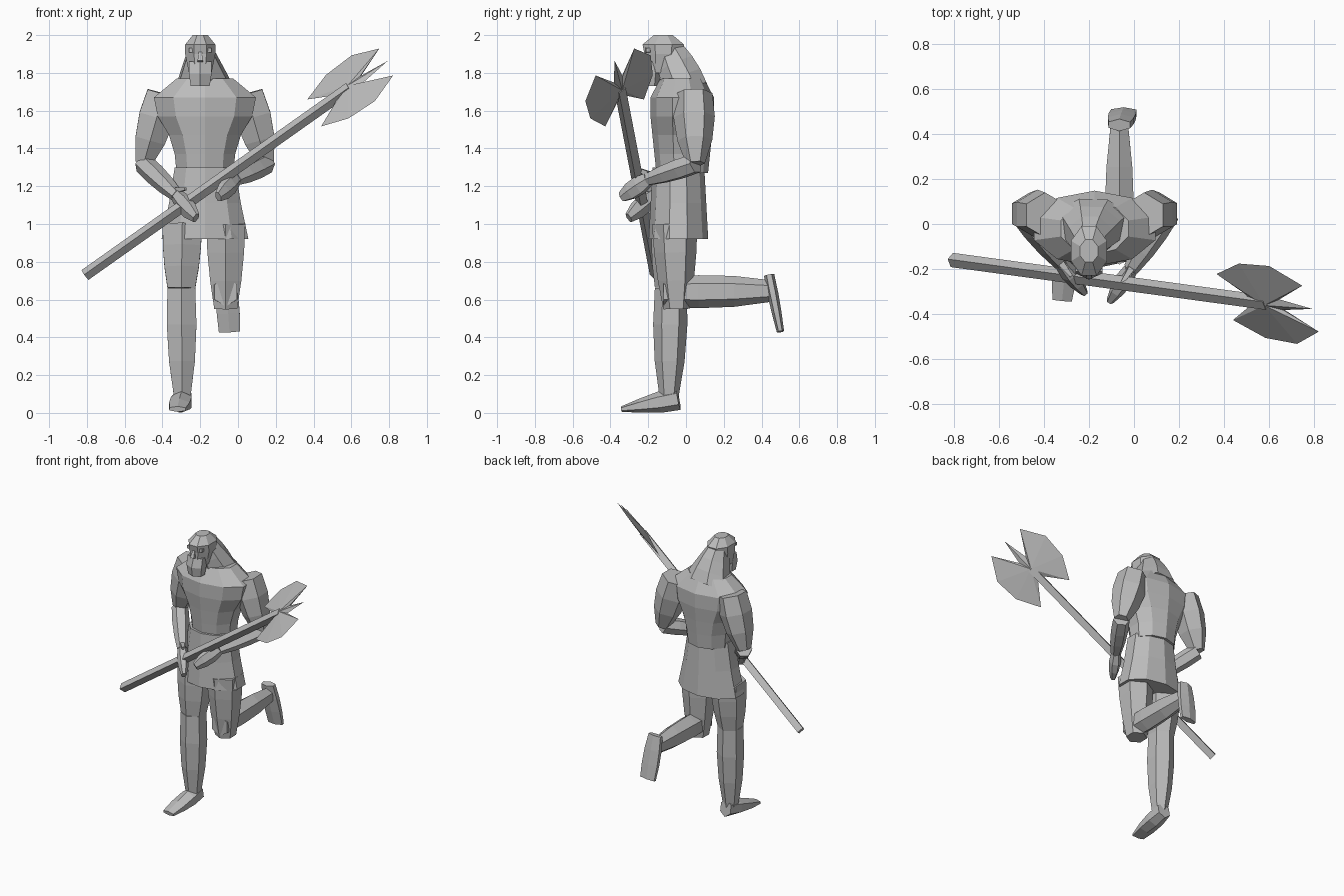
import bpy, bmesh, math
from mathutils import Vector

cube = bpy.data.objects.get("Cube")
if cube:
    bpy.data.objects.remove(cube, do_unlink=True)

colour = (.5, .5, .5, 1)
grey = bpy.data.materials.new("plain grey")
grey.use_nodes = True
grey.diffuse_color = colour
grey.node_tree.nodes["Principled BSDF"].inputs["Base Color"].default_value = colour

X, Y, Z = Vector((1, 0, 0)), Vector((0, 1, 0)), Vector((0, 0, 1))


def finish(name, bm):
    """Turn a bmesh into a flat-shaded grey object."""
    bmesh.ops.recalc_face_normals(bm, faces=bm.faces)
    mesh = bpy.data.meshes.new(name)
    bm.to_mesh(mesh)
    bm.free()
    mesh.materials.append(grey)
    bpy.context.collection.objects.link(bpy.data.objects.new(name, mesh))


def loft(name, start, end, radii, sides, ref):
    """Skin evenly spaced rings along a straight axis; radii are (along ref, across)."""
    bm = bmesh.new()
    axis = (end - start).normalized()
    u = (ref - axis * axis.dot(ref)).normalized()
    v = axis.cross(u)
    angles = [math.tau * (k + .5) / sides for k in range(sides)]
    loops = []
    for i, (ru, rv) in enumerate(radii):
        centre = start.lerp(end, i / (len(radii) - 1))
        loops.append([bm.verts.new(centre + u * ru * math.cos(a) + v * rv * math.sin(a))
                      for a in angles])
    for low, high in zip(loops, loops[1:]):
        for k in range(sides):
            n = (k + 1) % sides
            bm.faces.new((low[k], low[n], high[n], high[k]))
    bm.faces.new(loops[0])
    bm.faces.new(loops[-1])
    finish(name, bm)


def limb(name, start, end, thick, thin, swell=0, flat=(1, 1), sides=6, ref=X):
    """Tapering limb with a muscle bulge; flat squashes each end across the ref."""
    radii = []
    for i in range(4):
        t = i / 3
        r = thick + (thin - thick) * t + swell * math.sin(math.pi * t)
        radii.append((r, r * (flat[0] + (flat[1] - flat[0]) * t)))
    loft(name, Vector(start), Vector(end), radii, sides, ref)


def stack(name, centre, bottom, top, widths, depths, sides=10):
    """Upright form from evenly spaced half widths and half depths."""
    grow = 1 / math.cos(math.pi / sides)
    radii = [(w * grow, d * grow) for w, d in zip(widths, depths)]
    loft(name, Vector((*centre, bottom)), Vector((*centre, top)), radii, sides, X)


# Body: flared tunic skirt, broad trunk, sloping neck
body_x, body_y = -.175, -.04
stack("tunic_skirt", (body_x, body_y), .92, 1.3, (.23, .19, .16), (.15, .14, .13))
stack("torso", (body_x, body_y + .02), 1.27, 1.77,
      (.15, .16, .19, .25, .27, .15), (.13, .14, .15, .16, .16, .11))
limb("neck", (-.18, .01, 1.7), (-.2, -.09, 1.92), .17, .07, flat=(.7, 1.2), sides=8)

# Head with squared beard, brow and nose
head_x = -.2
stack("head", (head_x, -.12), 1.8, 2, (.06, .07, .08, .08, .04), (.09, .1, .1, .11, .05), sides=8)
stack("beard", (head_x, -.19), 1.73, 1.86, (.05, .06, .06), (.04, .05, .03), sides=6)
limb("brow", (head_x - .06, -.2, 1.92), (head_x + .06, -.2, 1.92), .015, .015, .01, sides=4, ref=Z)
limb("nose", (head_x, -.21, 1.92), (head_x, -.23, 1.86), .01, .02, sides=4)

# Axe shaft, set with one edge to the front
butt, hub = Vector((-.81, -.16, .73)), Vector((.59, -.35, 1.72))
limb("axe_shaft", butt, hub, .032, .032, sides=4, ref=Y + Z)

# Double blade: one wing mirrored across the shaft, plus a centre spike
along = (hub - butt).normalized()
across = (Y + Z - along * along.dot(Y + Z)).normalized()
wing = [(-.1, .03), (-.23, .13), (-.08, .21), (.09, .22), (.24, .13), (.08, .03)]
outline = wing + [(.25, 0)] + [(a, -c) for a, c in reversed(wing)]
bm = bmesh.new()
rim = [bm.verts.new(hub + along * a + across * c) for a, c in outline]
for side in (1, -1):
    peak = bm.verts.new(hub + along.cross(across) * side * .02)
    for a, b in zip(rim, rim[1:] + rim[:1]):
        bm.faces.new((a, b, peak))
finish("axe_blade", bm)

# Arms reach forward to their grips on the shaft
for name, side, reach, drop in (("left", 1, .54, .05), ("right", -1, .38, 0)):
    shoulder = Vector((body_x + side * .22, .04, 1.69))
    elbow = Vector((body_x + side * .325, .05, 1.32))
    grip = butt.lerp(hub, reach) - Z * drop
    wrist = elbow.lerp(grip, .8)
    limb(name + "_upper_arm", shoulder, elbow, .1, .05, .03)
    limb(name + "_forearm", elbow, wrist, .055, .035, .01, ref=Z)
    limb(name + "_hand", wrist, elbow.lerp(grip, 1.25) - Z * drop / 2 - Z * .02,
         .04, .03, .02, flat=(.8, .6), ref=Z)
    limb(name + "_thumb", wrist + Z * .03, grip + Z * .08, .02, .01, sides=4, ref=Z)

# Standing right leg
right_knee = (-.3, -.08, .66)
limb("right_thigh", (-.295, -.06, 1), right_knee, .12, .085, .01)
limb("right_calf", right_knee, (-.295, -.09, .08), .085, .05, .02)
limb("right_foot", (-.29, -.04, .075), (-.32, -.34, .02), .05, .05, .015, flat=(1.2, .3))

# Left leg bent back at the knee
left_x = -.065
limb("left_thigh", (left_x, -.06, 1), (left_x, -.05, .55), .12, .07, .01)
limb("left_shin", (left_x, -.12, .64), (left_x, .44, .645), .07, .045, .015, flat=(1.1, 1.3))
limb("left_foot", (left_x, .44, .73), (left_x + .02, .5, .43), .055, .065, .01, flat=(.5, .3))
